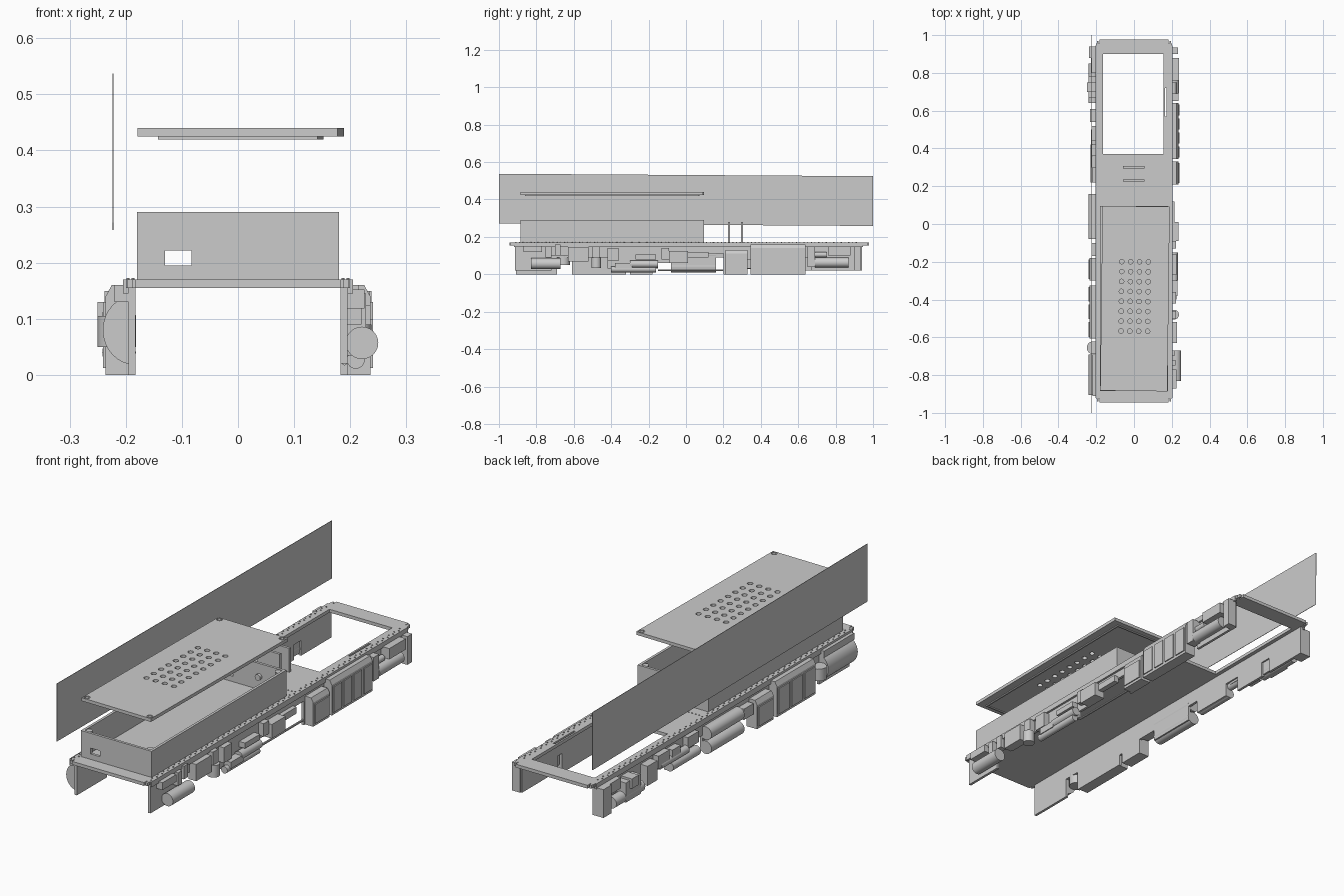
import bpy, bmesh, math
from mathutils import Matrix, Vector

grey = bpy.data.materials.new("plain grey")
grey.diffuse_color = (0.6, 0.6, 0.6, 1)


class Part:
    """Collects boxes and cylinders into one named object."""
    def __init__(self, name):
        self.name, self.bm = name, bmesh.new()

    def box(self, x0, x1, y0, y1, z0, z1):
        m = Matrix.Translation(((x0 + x1) / 2, (y0 + y1) / 2, (z0 + z1) / 2))
        m = m @ Matrix.Diagonal((abs(x1 - x0), abs(y1 - y0), abs(z1 - z0), 1))
        bmesh.ops.create_cube(self.bm, size=1, matrix=m)

    def cyl(self, a, b, r, n=24):
        a, b = Vector(a), Vector(b)
        d = b - a
        m = Matrix.Translation((a + b) / 2) @ d.to_track_quat('Z', 'Y').to_matrix().to_4x4()
        bmesh.ops.create_cone(self.bm, cap_ends=True, segments=n, radius1=r,
                              radius2=r, depth=d.length, matrix=m)

    def prism(self, pts, y0, y1):
        """Extrude an (x, z) outline along y."""
        vs = [self.bm.verts.new((x, y0, z)) for x, z in pts]
        f = self.bm.faces.new(vs)
        ext = bmesh.ops.extrude_face_region(self.bm, geom=[f])
        top = [v for v in ext["geom"] if isinstance(v, bmesh.types.BMVert)]
        bmesh.ops.translate(self.bm, verts=top, vec=(0, y1 - y0, 0))

    def done(self, cutter=None, hide=False):
        bmesh.ops.recalc_face_normals(self.bm, faces=self.bm.faces)
        me = bpy.data.meshes.new(self.name)
        self.bm.to_mesh(me)
        me.materials.append(grey)
        ob = bpy.data.objects.new(self.name, me)
        bpy.context.collection.objects.link(ob)
        if cutter:
            mod = ob.modifiers.new("holes", 'BOOLEAN')
            mod.operation, mod.object, mod.solver = 'DIFFERENCE', cutter, 'EXACT'
        ob.hide_render = hide
        if hide:
            ob.display_type = 'WIRE'
        return ob


# floor plate with the large rear opening and a thin side slot
c = Part("floor_cutter")
c.box(-0.165, 0.155, 0.37, 0.90, 0.1, 0.2)
c.box(0.163, 0.172, 0.57, 0.72, 0.1, 0.2)
c = c.done(hide=True)
p = Part("floor_plate")
p.prism([(-0.2, 0.155), (0.2, 0.155), (0.2, 0.17), (-0.2, 0.17)], -0.925, 0.955)
floor = p.done(c)
p = Part("floor_ends")
for y0, y1 in ((-0.945, -0.925), (0.955, 0.978)):
    p.box(-0.183, 0.183, y0, y1, 0.155, 0.17)
for s in (-1, 1):
    for y0, y1 in ((-0.94, -0.925), (0.955, 0.97)):
        p.box(s * 0.187, s * 0.197, y0, y1, 0.155, 0.17)
p.done()

# rivet rows along the edges and the cross seam
p = Part("rivets")
for s in (-1, 1):
    for i in range(92):
        y = -0.91 + i * 0.02
        x = s * (0.187 if i % 2 else 0.196)
        p.cyl((x, y, 0.168), (x, y, 0.173), 0.003, 6)
for i in range(20):
    p.cyl((-0.17 + i * 0.018, 0.145, 0.168), (-0.17 + i * 0.018, 0.145, 0.173), 0.003, 6)
p.done()

# two upright tabs
p = Part("upright_tabs")
for y in (0.23, 0.30):
    p.box(-0.058, 0.055, y - 0.006, y + 0.006, 0.165, 0.28)
p.done()

# open box with a cable hole through both end walls
c = Part("box_cutter")
c.box(-0.13, -0.083, -1, 0.3, 0.195, 0.222)
c = c.done(hide=True)
p = Part("box_end_walls")
p.box(-0.18, 0.18, -0.885, -0.873, 0.165, 0.29)
p.box(-0.18, 0.18, 0.083, 0.095, 0.165, 0.29)
p.done(c)
p = Part("box_side_walls")
for s in (-1, 1):
    p.box(s * 0.168, s * 0.18, -0.873, 0.083, 0.165, 0.29)
    for y in (-0.86, 0.07):
        p.cyl((s * 0.157, y, 0.165), (s * 0.157, y, 0.287), 0.015, 16)
p.cyl((0.05, 0.083, 0.23), (0.05, 0.07, 0.23), 0.014, 16)
p.done()

# floating lid with vent holes, slightly turned
c = Part("lid_cutter")
for i in range(4):
    for j in range(8):
        x, y = -0.072 + i * 0.047, 0.195 - j * 0.0525
        c.cyl((x, y, -0.05), (x, y, 0.05), 0.012, 16)
for sx in (-1, 1):
    for sy in (-1, 1):
        c.cyl((sx * 0.161, sy * 0.473, 0.004), (sx * 0.161, sy * 0.473, 0.03), 0.013, 16)
c = c.done(hide=True)
p = Part("lid")
p.box(-0.178, 0.178, -0.489, 0.489, -0.0075, 0.0075)
lid = p.done(c)
p = Part("lid_lip")
for s in (-1, 1):
    p.box(s * 0.135, s * 0.142, -0.465, 0.465, -0.0125, -0.007)
    p.box(-0.135, 0.135, s * 0.458, s * 0.465, -0.0125, -0.007)
    for t in (-1, 1):
        p.cyl((s * 0.161, t * 0.473, 0), (s * 0.161, t * 0.473, 0.0075), 0.008, 12)
lip = p.done()
for ob in (lid, lip, c):
    ob.location = (0.005, -0.395, 0.4325)
    ob.rotation_euler = (0, 0, math.radians(-0.7))

# tall thin side panel
p = Part("side_panel")
p.box(-0.001, 0.001, -1, 1, -0.133, 0.133)
panel = p.done()
panel.location, panel.rotation_euler = (-0.223, 0, 0.398), (-0.0065, 0, 0)


# thin skirt walls with stepped lower edges: (y0, y1, bottom)
def skirt(name, s, steps):
    p = Part(name)
    for y0, y1, z in steps:
        p.box(s * 0.183, s * 0.195, y0, y1, z, 0.17)
    p.box(s * 0.195, s * 0.205, -0.92, 0.945, 0.145, 0.17)
    p.done()


skirt("left_skirt", -1, [(-0.91, -0.69, 0), (-0.69, -0.61, 0.09), (-0.61, -0.32, 0),
      (-0.32, -0.3, 0.05), (-0.3, -0.18, 0), (-0.18, -0.08, 0.07), (-0.08, 0.16, 0.02),
      (0.16, 0.22, 0.09), (0.22, 0.42, 0.03), (0.42, 0.5, 0.09), (0.5, 0.67, 0.02),
      (0.67, 0.72, 0.09), (0.72, 0.94, 0.02)])
skirt("right_skirt", 1, [(-0.915, -0.72, 0.02), (-0.72, -0.62, 0.1), (-0.62, -0.52, 0.07),
      (-0.52, -0.42, 0.09), (-0.42, -0.15, 0.03), (-0.15, 0.01, 0.06), (0.01, 0.2, 0.11),
      (0.2, 0.33, 0), (0.33, 0.345, 0.08), (0.345, 0.64, 0), (0.64, 0.67, 0.09),
      (0.67, 0.89, 0.02), (0.89, 0.93, 0.02)])


# cabinet with a bevelled top, door panels on its outer face
def cabinet(p, s, y0, y1, z0, z1, doors):
    p.prism([(s * 0.19, z0), (s * 0.236, z0), (s * 0.236, z1 - 0.02),
             (s * 0.225, z1), (s * 0.19, z1)], y0, y1)
    w = (y1 - y0) / doors
    for i in range(doors):
        p.box(s * 0.23, s * 0.241, y0 + i * w + 0.008, y0 + (i + 1) * w - 0.008,
              z0 + 0.012, z1 - 0.03)


# right hand equipment
p = Part("right_cabinets")
cabinet(p, 1, 0.345, 0.64, 0, 0.16, 4)
cabinet(p, 1, 0.21, 0.33, 0, 0.13, 1)
for x, y0, y1, z0, z1 in [(0.232, 0.9, 0.935, 0.02, 0.15), (0.238, 0.76, 0.88, 0.1, 0.15),
        (0.225, -0.87, -0.77, 0.118, 0.152), (0.22, -0.75, -0.72, 0.09, 0.15),
        (0.215, -0.7, -0.67, 0.1, 0.16), (0.228, -0.63, -0.52, 0.068, 0.145),
        (0.222, -0.5, -0.46, 0.085, 0.15), (0.222, -0.42, -0.36, 0.07, 0.14),
        (0.23, -0.38, -0.29, 0.03, 0.06), (0.225, -0.27, -0.16, 0.08, 0.105),
        (0.236, -0.09, 0.01, 0.06, 0.125), (0.222, -0.13, -0.09, 0.08, 0.14),
        (0.215, 0.01, 0.12, 0.09, 0.12), (0.235, 0.65, 0.69, 0.04, 0.15)]:
    p.box(0.19, x, y0, y1, z0, z1)
p.done()
p = Part("right_tanks")
p.cyl((0.221, -0.83, 0.057), (0.221, -0.67, 0.057), 0.029)
p.cyl((0.212, -0.48, 0.035), (0.212, -0.48, 0.09), 0.026)
p.cyl((0.21, -0.4, 0.027), (0.21, -0.16, 0.027), 0.016)
p.cyl((0.212, -0.3, 0.055), (0.212, -0.15, 0.055), 0.02)
p.cyl((0.213, 0.69, 0.063), (0.213, 0.87, 0.063), 0.026)
p.cyl((0.21, 0.66, 0.105), (0.21, 0.75, 0.105), 0.014)
p.cyl((0.19, -0.15, 0.022), (0.19, 0.2, 0.022), 0.005, 8)
p.done()

# left hand equipment
p = Part("left_cabinets")
cabinet(p, -1, -0.605, -0.325, 0, 0.16, 3)
cabinet(p, -1, -0.3, -0.18, 0, 0.13, 1)
for x, y0, y1, z0, z1 in [(0.238, 0.88, 0.94, 0.02, 0.15), (0.228, 0.8, 0.88, 0.1, 0.15),
        (0.24, 0.67, 0.78, 0.03, 0.12), (0.232, 0.54, 0.61, 0.04, 0.13),
        (0.25, 0.7, 0.75, 0.085, 0.13), (0.225, 0.44, 0.52, 0.08, 0.14),
        (0.225, 0.36, 0.42, 0.08, 0.13), (0.22, 0.22, 0.3, 0.09, 0.14),
        (0.225, -0.17, -0.1, 0.07, 0.12), (0.22, -0.91, -0.69, 0.13, 0.16)]:
    p.box(-0.19, -x, y0, y1, z0, z1)
p.done()
p = Part("left_tanks")
p.cyl((-0.215, 0.64, 0.05), (-0.215, 0.85, 0.05), 0.026)
p.cyl((-0.208, 0.22, 0.05), (-0.208, 0.42, 0.05), 0.022)
p.cyl((-0.21, 0.3, 0.085), (-0.21, 0.5, 0.085), 0.018)
for z in (0.04, 0.105):
    p.cyl((-0.212, -0.08, z), (-0.212, 0.16, z), 0.03)
# half round tank at the front left
arc = [(-0.183 - 0.058 * math.sin(math.pi * i / 16), 0.08 - 0.062 * math.cos(math.pi * i / 16))
       for i in range(17)]
p.prism(arc, -0.905, -0.69)
p.cyl((-0.216, -0.655, 0.05), (-0.216, -0.655, 0.105), 0.034)
p.done()

# smooth the round tanks
for n in ("left_tanks", "right_tanks"):
    ob = bpy.data.objects[n]
    bpy.ops.object.select_all(action='DESELECT')
    ob.select_set(True)
    bpy.context.view_layer.objects.active = ob
    bpy.ops.object.shade_smooth_by_angle(angle=math.radians(30))
